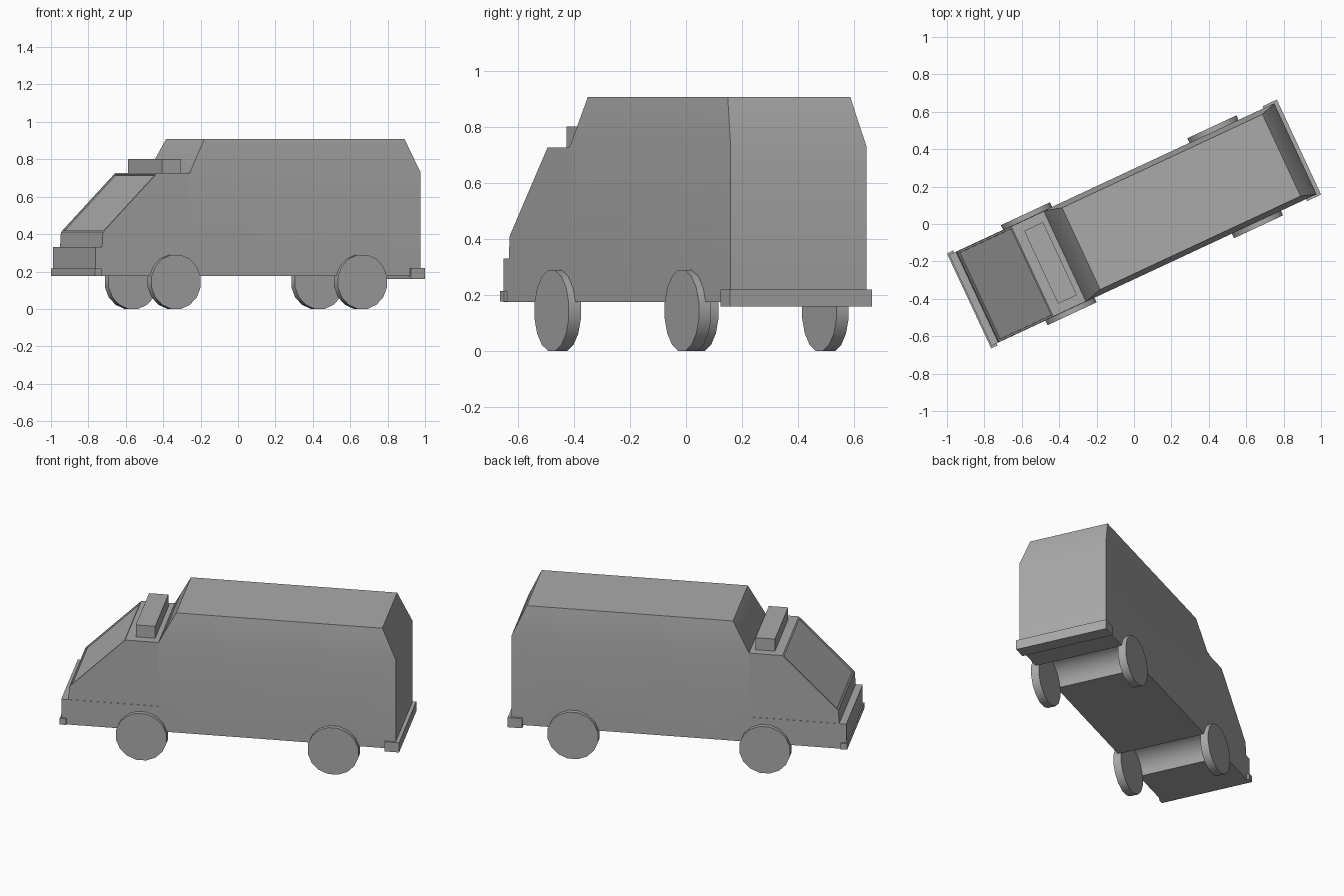
import bpy
import bmesh
from math import sin, cos, pi, radians, asin, sqrt
from mathutils import Matrix, Vector

cube = bpy.data.objects.get("Cube")
if cube:
    bpy.data.objects.remove(cube, do_unlink=True)

# The van is built with its nose along -x, then turned to its heading
HEADING = Matrix.Rotation(radians(25), 4, "Z")

GREY = (0.4, 0.4, 0.4, 1)
grey = bpy.data.materials.new("plain_grey")
grey.use_nodes = True
grey.diffuse_color = GREY
grey.node_tree.nodes["Principled BSDF"].inputs["Base Color"].default_value = GREY


def finish(name, bm):
    """Turn a bmesh into a shaded, coloured object."""
    bmesh.ops.recalc_face_normals(bm, faces=bm.faces)
    bm.transform(HEADING)
    mesh = bpy.data.meshes.new(name)
    bm.to_mesh(mesh)
    bm.free()
    mesh.materials.append(grey)
    obj = bpy.data.objects.new(name, mesh)
    bpy.context.collection.objects.link(obj)
    bpy.ops.object.select_all(action="DESELECT")
    obj.select_set(True)
    bpy.context.view_layer.objects.active = obj
    bpy.ops.object.shade_smooth_by_angle(angle=radians(30))
    return obj


def extrude_profile(points, half_width):
    """Side profile (x, z) extruded across the width."""
    bm = bmesh.new()
    face = bm.faces.new([bm.verts.new((x, -half_width, z)) for x, z in points])
    side = bmesh.ops.extrude_face_region(bm, geom=[face])
    verts = [g for g in side["geom"] if isinstance(g, bmesh.types.BMVert)]
    bmesh.ops.translate(bm, verts=verts, vec=(0, 2 * half_width, 0))
    bmesh.ops.recalc_face_normals(bm, faces=bm.faces)
    return bm


def box(name, x0, x1, half_width, z0, z1):
    return finish(name, extrude_profile([(x0, z0), (x1, z0), (x1, z1), (x0, z1)], half_width))


WHEEL_X = {"front": -0.503, "rear": 0.597}
WHEEL_R = 0.146
FLOOR = 0.175
SHOULDER = 0.73


def arch(cx, radius=0.142, steps=12):
    """Points of a wheel arch cut up into the floor, nose to tail."""
    low = asin((FLOOR - WHEEL_R) / radius)
    angles = [pi - low - (pi - 2 * low) * i / steps for i in range(steps + 1)]
    return [(cx + radius * cos(a), WHEEL_R + radius * sin(a)) for a in angles]


# Main body: chassis, wheel arches and cargo box in one profile
profile = [(-0.966, FLOOR)] + arch(WHEEL_X["front"]) + arch(WHEEL_X["rear"])
profile += [(0.952, FLOOR), (0.952, SHOULDER), (0.87, 0.908), (-0.312, 0.908),
            (-0.408, SHOULDER), (-0.408, 0.33), (-0.966, 0.33)]
bm = extrude_profile(profile, 0.268)
bmesh.ops.bisect_plane(bm, geom=bm.verts[:] + bm.edges[:] + bm.faces[:], dist=1e-4,
                       plane_co=(0, 0, SHOULDER), plane_no=(0, 0, 1))
for v in bm.verts:
    if v.co.z > 0.85:
        v.co.y *= 0.9  # sides lean in towards the roof
finish("van_body", bm)

# Cab with a sloped, slightly sunken windscreen
bm = extrude_profile([(-0.926, 0.325), (-0.921, 0.41), (-0.6, 0.727),
                      (-0.4, 0.727), (-0.4, 0.325)], 0.266)
slope = Vector((-0.7, 0, 0.7))
bm.normal_update()
screen = max(bm.faces, key=lambda f: f.normal.dot(slope))
bmesh.ops.inset_region(bm, faces=[screen], thickness=0.016, depth=0)
bmesh.ops.inset_region(bm, faces=[screen], thickness=0.001, depth=-0.007)
finish("cab", bm)

# Roof box and bumpers
box("roof_box", -0.548, -0.437, 0.215, 0.72, 0.802)
box("front_bumper", -0.973, -0.936, 0.28, 0.177, 0.215)
box("rear_bumper", 0.89, 0.973, 0.28, 0.16, 0.22)

# Wheels: short cylinders lying across the van
for end, x in WHEEL_X.items():
    for side, sign in (("left", -1), ("right", 1)):
        bm = bmesh.new()
        place = (Matrix.Translation((x, sign * 0.271, WHEEL_R))
                 @ Matrix.Rotation(pi / 2, 4, "X") @ Matrix.Rotation(pi / 16, 4, "Z"))
        bmesh.ops.create_cone(bm, cap_ends=True, segments=16, radius1=WHEEL_R * 1.01,
                              radius2=WHEEL_R * 1.01, depth=0.048, matrix=place)
        low = min(v.co.z for v in bm.verts)
        bmesh.ops.translate(bm, verts=bm.verts, vec=(0, 0, -low))
        finish(f"{end}_wheel_{side}", bm)
